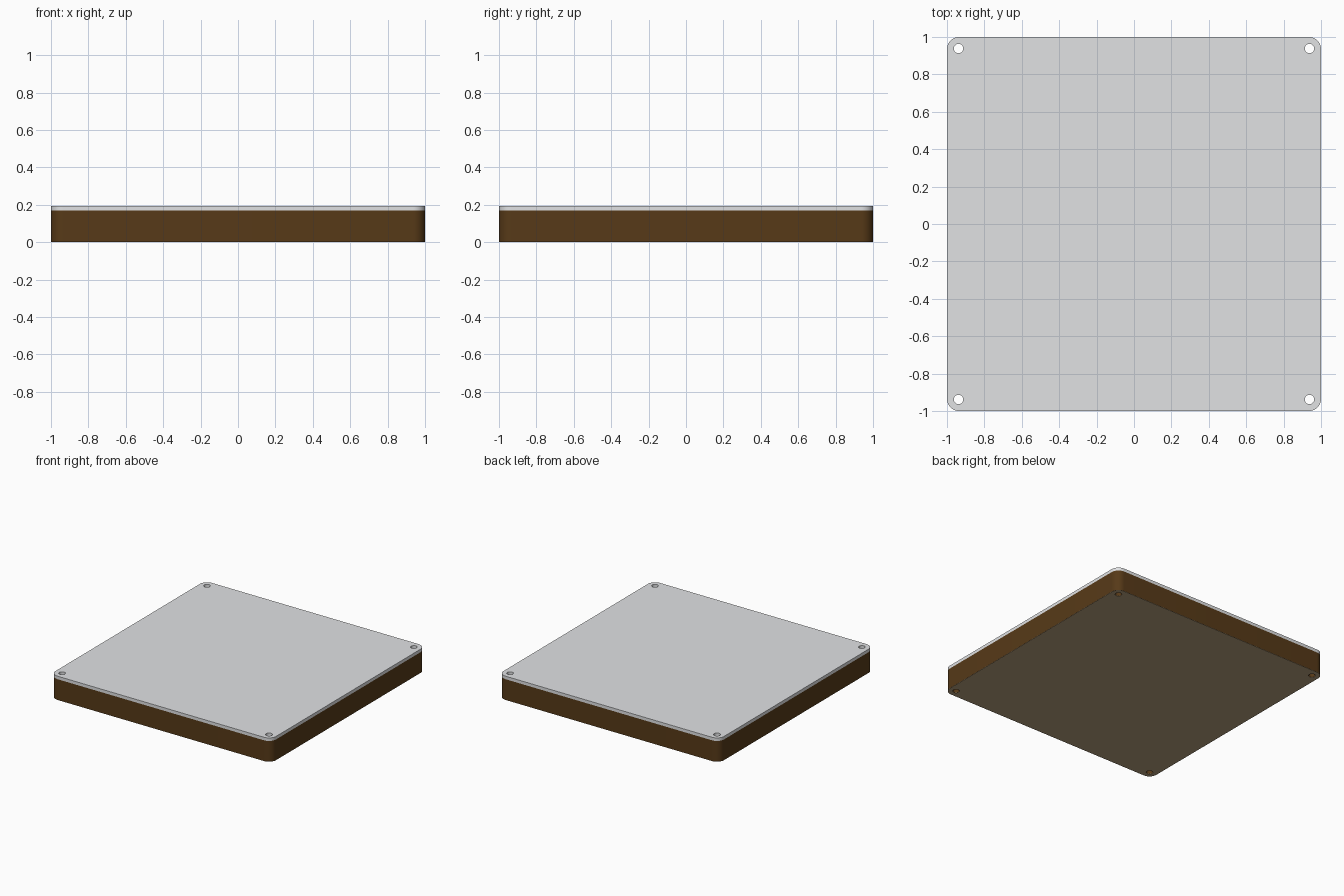
import bpy, bmesh, math

if "Cube" in bpy.data.objects:
    bpy.data.objects.remove(bpy.data.objects["Cube"])

CORNER = 0.065      # outer corner radius
HOLE_POS = 0.938    # screw hole offset from the centre
HOLE_R = 0.025


def material(name, rgb):
    m = bpy.data.materials.new(name)
    m.diffuse_color = (*rgb, 1)
    m.use_nodes = True
    m.node_tree.nodes["Principled BSDF"].inputs["Base Color"].default_value = m.diffuse_color
    return m


def outline():
    # Rounded square, 2 x 2 units
    pts = []
    c = 1 - CORNER
    for q, (sx, sy) in enumerate([(1, 1), (-1, 1), (-1, -1), (1, -1)]):
        for i in range(13):
            a = math.radians(90 * q + 90 * i / 12)
            pts.append((sx * c + CORNER * math.cos(a), sy * c + CORNER * math.sin(a)))
    return pts


def circle(cx, cy, r, n=32):
    return [(cx + r * math.cos(2 * math.pi * i / n), cy + r * math.sin(2 * math.pi * i / n))
            for i in range(n)]


def slab(name, z0, z1, mat):
    # Rounded plate with four through holes, extruded from z0 to z1
    bm = bmesh.new()
    loops = [outline()] + [circle(sx * HOLE_POS, sy * HOLE_POS, HOLE_R)
                           for sx in (-1, 1) for sy in (-1, 1)]
    edges = []
    for loop in loops:
        vs = [bm.verts.new((x, y, z0)) for x, y in loop]
        edges += [bm.edges.new((vs[i], vs[(i + 1) % len(vs)])) for i in range(len(vs))]
    bmesh.ops.triangle_fill(bm, use_beauty=True, use_dissolve=False, edges=edges)
    ext = bmesh.ops.extrude_face_region(bm, geom=bm.faces[:], use_keep_orig=True)
    top = [g for g in ext["geom"] if isinstance(g, bmesh.types.BMVert)]
    bmesh.ops.translate(bm, verts=top, vec=(0, 0, z1 - z0))
    bmesh.ops.recalc_face_normals(bm, faces=bm.faces[:])
    me = bpy.data.meshes.new(name)
    bm.to_mesh(me)
    bm.free()
    me.materials.append(mat)
    ob = bpy.data.objects.new(name, me)
    bpy.context.collection.objects.link(ob)
    bpy.context.view_layer.objects.active = ob
    ob.select_set(True)
    bpy.ops.object.shade_smooth_by_angle(angle=math.radians(30))
    ob.select_set(False)
    return ob


brown = material("dark brown", (0.095, 0.042, 0.009))
tan = material("tan", (0.47, 0.35, 0.205))
grey = material("light grey", (0.75, 0.76, 0.775))

# Thin underside plate, body and lid
slab("base_plate", 0.0, 0.002, tan)
slab("body", 0.002, 0.17, brown)
slab("lid", 0.17, 0.195, grey)
